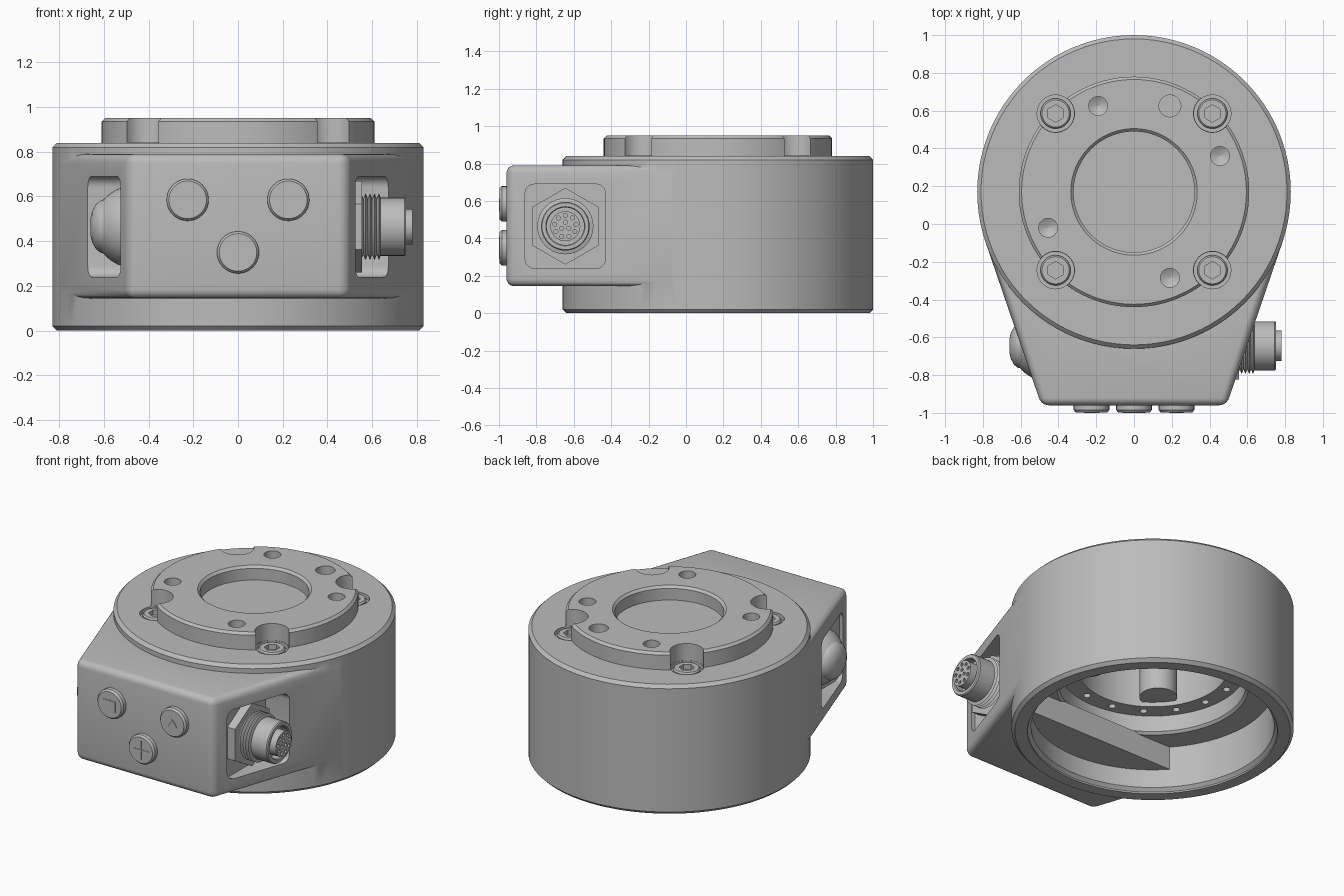
import bpy, bmesh
from math import pi, sin, cos, atan2, acos, hypot, radians
from mathutils import Vector

old = bpy.data.objects.get("Cube")
if old:
    bpy.data.objects.remove(old, do_unlink=True)

grey = bpy.data.materials.new("machined grey")
grey.use_nodes = True
grey.diffuse_color = (0.5, 0.5, 0.5, 1)
grey.node_tree.nodes["Principled BSDF"].inputs["Base Color"].default_value = grey.diffuse_color

CY, R = 0.17, 0.83          # body axis and radius
PY, PZ = -0.645, 0.465      # centre of the side ports
parts = []


def place(axis, u, v, w):
    """Put plane coordinates u, v and the height w along the chosen axis."""
    return {"x": (w, u, v), "y": (u, w, v), "z": (u, v, w)}[axis]


def loft(name, rings):
    """Skin matching rings and cap both ends."""
    bm = bmesh.new()
    loops = [[bm.verts.new(p) for p in ring] for ring in rings]
    n = len(loops[0])
    for a, b in zip(loops, loops[1:]):
        for i in range(n):
            j = (i + 1) % n
            bm.faces.new((a[i], a[j], b[j], b[i]))
    bm.faces.new(loops[0][::-1])
    bm.faces.new(loops[-1])
    bmesh.ops.recalc_face_normals(bm, faces=bm.faces)
    mesh = bpy.data.meshes.new(name)
    bm.to_mesh(mesh)
    bm.free()
    mesh.materials.append(grey)
    ob = bpy.data.objects.new(name, mesh)
    bpy.context.collection.objects.link(ob)
    parts.append(ob)
    return ob


def circle(r, n=64, start=0.0):
    return [(r * cos(start + 2 * pi * i / n), r * sin(start + 2 * pi * i / n)) for i in range(n)]


def lathe(name, profile, centre=(0, CY), axis="z", n=64):
    """Turn a (radius, height) profile; the end rings become flat caps."""
    return loft(name, [[place(axis, centre[0] + u, centre[1] + v, h) for u, v in circle(r, n)]
                       for r, h in profile])


def prism(name, outline, lo, hi, axis="z"):
    return loft(name, [[place(axis, u, v, h) for u, v in outline] for h in (lo, hi)])


def apply(ob, mod):
    bpy.context.view_layer.objects.active = ob
    bpy.ops.object.modifier_apply(modifier=mod.name)


def boolean(ob, other, operation="DIFFERENCE"):
    mod = ob.modifiers.new("boolean", "BOOLEAN")
    mod.operation, mod.solver, mod.object = operation, "EXACT", other
    apply(ob, mod)
    parts.remove(other)
    bpy.data.objects.remove(other, do_unlink=True)


def rounded_box(cu, cv, w, h, r, n=6):
    """Rounded rectangle outline."""
    pts = []
    for k, (su, sv) in enumerate(((1, 1), (-1, 1), (-1, -1), (1, -1))):
        for i in range(n + 1):
            a = pi / 2 * (k + i / n)
            pts.append((cu + su * (w / 2 - r) + r * cos(a), cv + sv * (h / 2 - r) + r * sin(a)))
    return pts


# Round body with chamfered rims
body = lathe("body", [(R - .02, 0), (R, .02), (R, .82), (R - .02, .84)], n=96)

# Front housing, its sides tangent to the round body
fx, fy = 0.49, -0.96
dx, dy = fx, fy - CY
ang = atan2(dy, dx) + acos(R / hypot(dx, dy))
tangent = Vector((R * cos(ang), CY + R * sin(ang)))
end = tangent + (tangent - Vector((fx, fy))).normalized() * 0.06
housing = prism("housing", [(-fx, fy), (fx, fy), (end.x, end.y), (-end.x, end.y)], .145, .79)
mod = housing.modifiers.new("round", "BEVEL")
mod.width, mod.segments, mod.limit_method = 0.04, 5, "ANGLE"
apply(housing, mod)
boolean(body, housing, "UNION")

# Stepped hollow, open at the bottom
boolean(body, lathe("cavity", [(.735, -.05), (.735, .01), (.715, .03), (.715, .3), (.565, .3), (.55, .315),
                               (.55, .42), (.44, .42), (.44, .8)], n=96))
for i in range(16):
    a = 2 * pi * (i + .5) / 16
    boolean(body, lathe("ring_hole", [(.022, .4), (.022, .47)], (.495 * cos(a), CY + .495 * sin(a)), n=16))

# Recessed side ports
for s in (-1, 1):
    boolean(body, prism("port", rounded_box(PY, PZ, .43, .45, .05), s * .5, s * .9, "x"))

# Inner shelf across the front of the hollow
a0 = atan2(-.48, .54)
shelf = [(.72 * cos(a0 + t * (-pi - 2 * a0) / 24), CY + .72 * sin(a0 + t * (-pi - 2 * a0) / 24))
         for t in range(25)]
prism("inner_shelf", shelf, .15, .31)

# Mounting flange with a blind centre bore
flange = lathe("mounting_flange", [(.61, .83), (.61, .935), (.595, .95), (.335, .95), (.32, .935),
                                   (.32, .86)], n=96)

# Corner pockets, cap screws and inner columns
for sx in (-1, 1):
    for sy in (-1, 1):
        c = (sx * .415, CY + sy * .415)
        boolean(flange, lathe("pocket", [(.1, .8), (.1, 1)], c, n=40))
        boolean(body, lathe("counterbore", [(.098, .81), (.098, 1)], c, n=40))
        screw = lathe("cap_screw", [(.08, .8), (.08, .832), (.072, .842)], c, n=40)
        hexagon = [(c[0] + u, c[1] + v) for u, v in circle(.046, 6, pi / 6)]
        boolean(screw, prism("socket", hexagon, .81, .9))
        lathe("inner_column", [(.11, .45), (.11, .81)], (sx * .27, CY + sy * .27), n=32)

# Conical holes and one flat pin hole in the flange
for u, v in ((-.19, .455), (.455, .19), (-.455, -.19), (.19, -.455)):
    boolean(flange, lathe("cone_hole", [(.004, .875), (.05, .9), (.05, 1)], (u, CY + v), n=32))
boolean(flange, lathe("pin_hole", [(.058, .88), (.058, 1)], (.19, CY + .455), n=32))

# Front push buttons
buttons = ((-.225, .585), (.225, .585), (0, .35))
for c in buttons:
    lathe("push_button", [(.094, -.94), (.094, -.985), (.084, -.997)], c, "y", 40)


def bar(c, length, turn, du=0, dv=0):
    """Fine raised mark on a button face."""
    pts = []
    for u, v in ((-1, -1), (1, -1), (1, 1), (-1, 1)):
        u, v = u * length / 2, v * .004
        pts.append((c[0] + du + u * cos(turn) - v * sin(turn), c[1] + dv + u * sin(turn) + v * cos(turn)))
    prism("button_mark", pts, -.99, -1.0, "y")


bar(buttons[2], .12, 0)
bar(buttons[2], .12, pi / 2)
bar(buttons[0], .08, 0, 0, .025)
bar(buttons[0], .07, pi / 2, .038, -.006)
for s in (-1, 1):
    bar(buttons[1], .06, -s * radians(55), s * .016)

# Domed control in the -x port
dome = [(.175, -.49), (.175, -.515), (.168, -.54), (.15, -.57), (.125, -.598), (.118, -.605),
        (.116, -.615), (.1, -.635), (.07, -.652), (.035, -.66)]
lathe("dome_knob", dome, (PY, PZ), "x", 48)

# Round connector in the +x port
nut = [(PY + u, PZ + v) for u, v in circle(.205, 6, pi / 6)]
prism("connector_nut", nut, .49, .555, "x")
thread = [(.15, .55)]
for i in range(4):
    thread += [(.125, .56 + i * .02), (.15, .57 + i * .02)]
lathe("connector_thread", thread + [(.12, .64)], (PY, PZ), "x", 40)
lathe("connector_sleeve", [(.13, .63), (.13, .745), (.125, .752), (.105, .752), (.1, .747), (.1, .7)],
      (PY, PZ), "x", 40)
insert = lathe("connector_insert", [(.08, .69), (.08, .78)], (PY, PZ), "x", 40)
for r, count in ((.022, 3), (.058, 9)):
    for u, v in circle(r, count, pi / 2):
        boolean(insert, lathe("contact", [(.011, .76), (.011, .8)], (PY + u, PZ + v), "x", 12))

# Smooth round faces, crisp edges
bpy.ops.object.select_all(action="DESELECT")
for ob in parts:
    ob.select_set(True)
bpy.context.view_layer.objects.active = parts[0]
bpy.ops.object.shade_smooth_by_angle(angle=radians(30))
